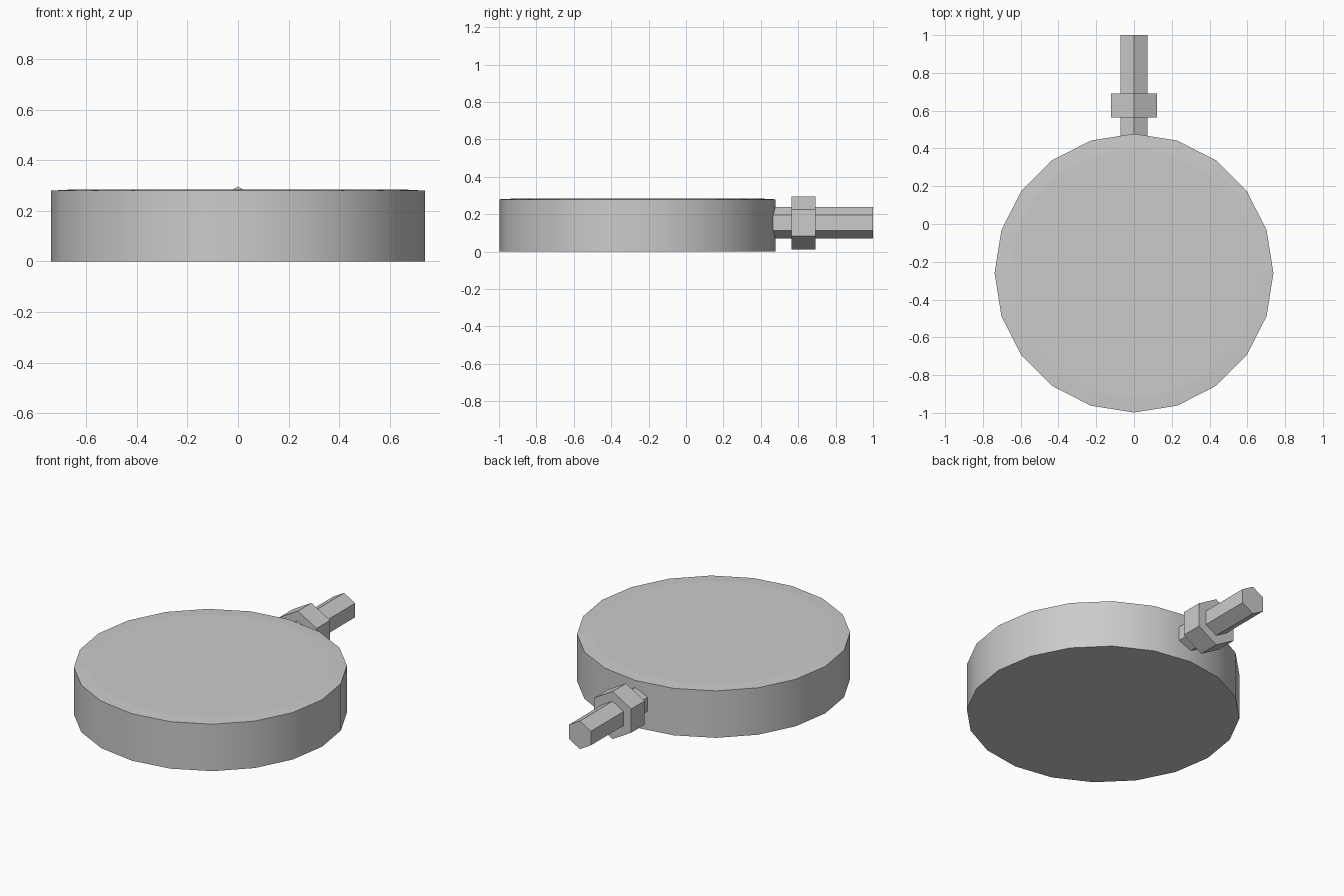
import bpy, bmesh, math

if "Cube" in bpy.data.objects:
    bpy.data.objects.remove(bpy.data.objects["Cube"])


def lathe(name, sides, rings):
    """Closed solid from (radius, height) rings, first corner on the +y axis."""
    bm = bmesh.new()
    loops = []
    for r, h in rings:
        angles = [math.pi / 2 + 2 * math.pi * i / sides for i in range(sides)]
        loops.append([bm.verts.new((r * math.cos(a), r * math.sin(a), h)) for a in angles])
    for lo, hi in zip(loops, loops[1:]):
        for i in range(sides):
            j = (i + 1) % sides
            bm.faces.new((lo[i], lo[j], hi[j], hi[i]))
    bm.faces.new(loops[0][::-1])
    bm.faces.new(loops[-1])
    mesh = bpy.data.meshes.new(name)
    bm.to_mesh(mesh)
    bm.free()
    obj = bpy.data.objects.new(name, mesh)
    bpy.context.collection.objects.link(obj)
    return obj


def hex_bar(name, radius, y0, y1, z=0.154):
    """Hexagonal bar along y with a corner pointing up."""
    obj = lathe(name, 6, [(radius, 0), (radius, y1 - y0)])
    obj.rotation_euler = (-math.pi / 2, 0, 0)
    obj.location = (0, y0, z)
    return obj


# Round 20-sided housing with a barely raised dial face inside the rim
housing = lathe("gauge_housing", 20, [(0.738, 0), (0.738, 0.28), (0.66, 0.284)])
housing.location.y = -0.26
bpy.context.view_layer.objects.active = housing
housing.select_set(True)
bpy.ops.object.shade_smooth_by_angle(angle=math.radians(30))
# keep the nearly flat rim and dial crisp
for p in housing.data.polygons:
    if abs(p.normal.z) > 0.9:
        p.use_smooth = False

# Connector stem and its hex nut
hex_bar("connector_stem", 0.084, 0.44, 1.0)
hex_bar("connector_nut", 0.142, 0.565, 0.692)
